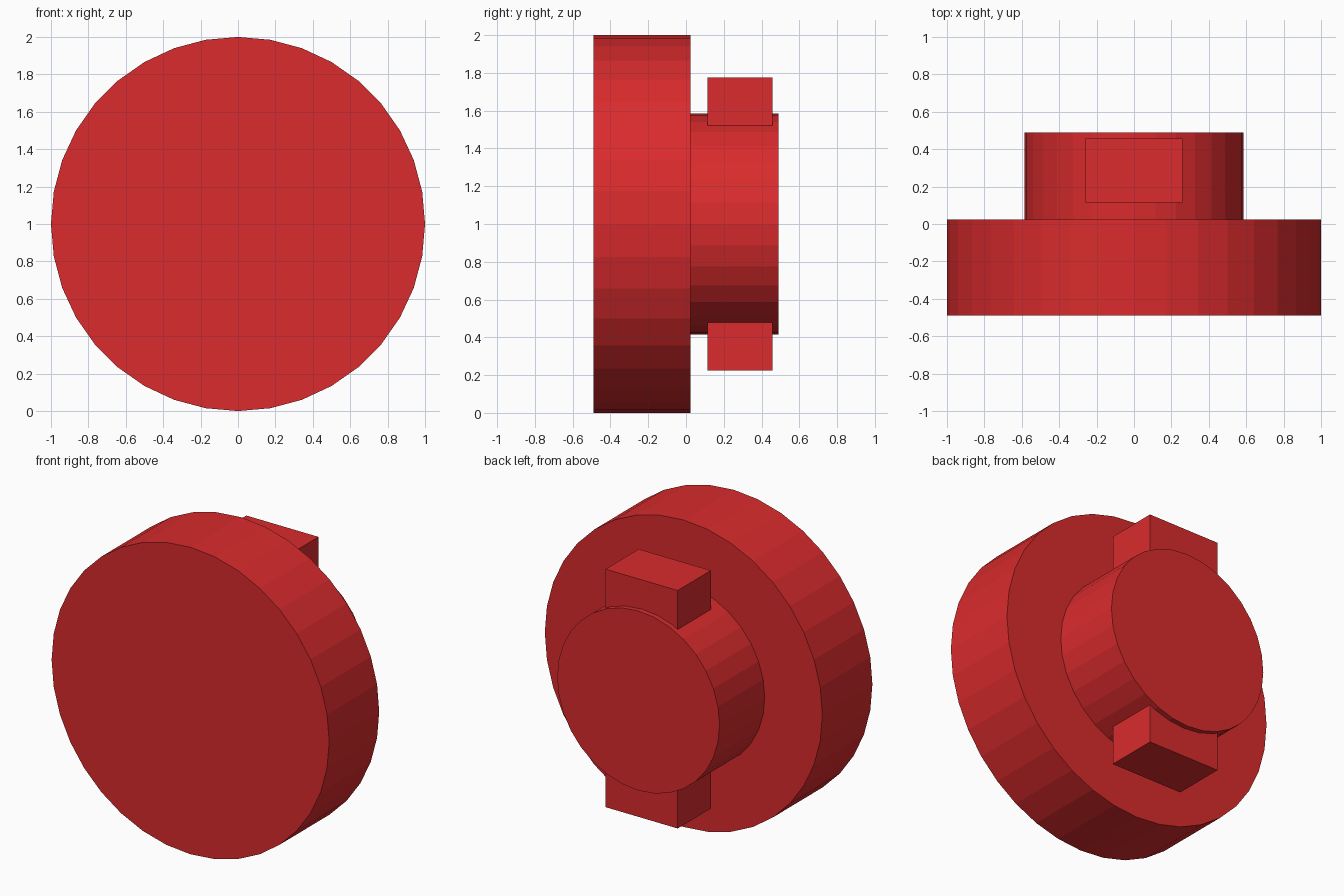
import bpy, bmesh, math
from mathutils import Matrix, Vector

if "Cube" in bpy.data.objects:
    bpy.data.objects.remove(bpy.data.objects["Cube"])

red = bpy.data.materials.new("red")
red.diffuse_color = (0.7, 0.024, 0.026, 1)
red.use_nodes = True
red.node_tree.nodes["Principled BSDF"].inputs["Base Color"].default_value = red.diffuse_color


def finish(name, bm):
    bmesh.ops.recalc_face_normals(bm, faces=bm.faces)
    mesh = bpy.data.meshes.new(name)
    bm.to_mesh(mesh)
    bm.free()
    mesh.materials.append(red)
    obj = bpy.data.objects.new(name, mesh)
    bpy.context.collection.objects.link(obj)
    return obj


def disc(name, radius, sides, y0, y1):
    # cylinder lying along y, centred at z = 1
    bm = bmesh.new()
    place = Matrix.Translation((0, (y0 + y1) / 2, 1)) @ Matrix.Rotation(math.pi / 2, 4, 'X')
    bmesh.ops.create_cone(bm, cap_ends=True, segments=sides, radius1=radius,
                          radius2=radius, depth=y1 - y0, matrix=place)
    return finish(name, bm)


def block(name, low, high):
    low, high = Vector(low), Vector(high)
    bm = bmesh.new()
    place = Matrix.Translation((low + high) / 2) @ Matrix.Diagonal((*(high - low), 1))
    bmesh.ops.create_cube(bm, size=1, matrix=place)
    return finish(name, bm)


# wide front disc and the narrower hub behind it
disc("front_disc", 1.0, 36, -0.49, 0.025)
disc("rear_hub", 0.585, 32, 0.025, 0.49)

# lugs seated in the top and bottom of the hub
block("upper_lug", (-0.26, 0.115, 1.52), (0.26, 0.457, 1.775))
block("lower_lug", (-0.26, 0.115, 0.225), (0.26, 0.457, 0.48))
